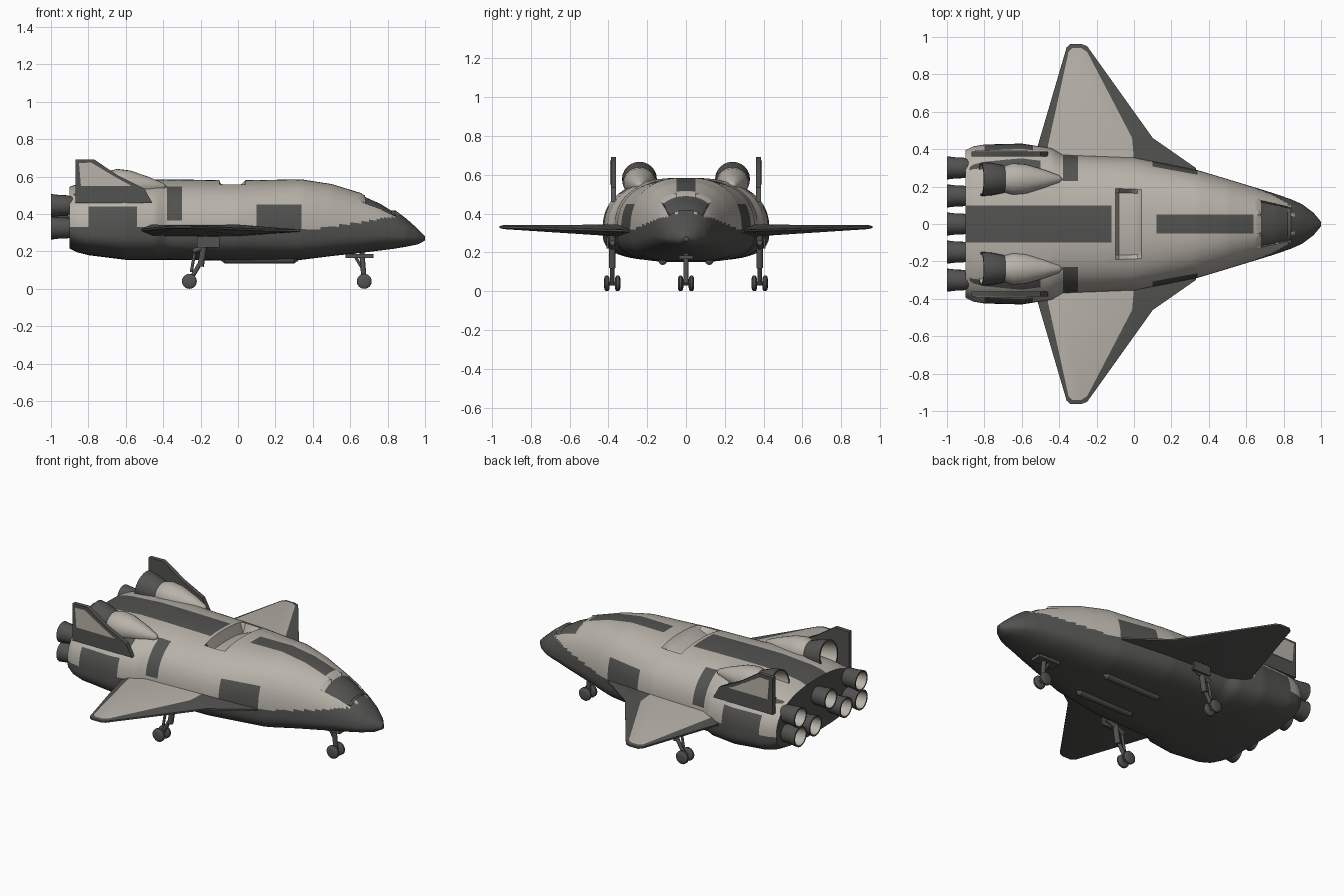
import bpy, bmesh, math
from mathutils import Vector

if "Cube" in bpy.data.objects:
    bpy.data.objects.remove(bpy.data.objects["Cube"])

def material(name, rgb):
    m = bpy.data.materials.new(name)
    m.diffuse_color = (*rgb, 1)
    m.use_nodes = True
    m.node_tree.nodes["Principled BSDF"].inputs["Base Color"].default_value = m.diffuse_color
    return m

LIGHT = material("warm light grey", (0.48, 0.45, 0.40))
DARK = material("dark grey", (0.085, 0.087, 0.08))

def finish(name, bm, mats, angle=35):
    bmesh.ops.remove_doubles(bm, verts=bm.verts, dist=1e-5)
    bmesh.ops.recalc_face_normals(bm, faces=bm.faces)
    me = bpy.data.meshes.new(name)
    bm.to_mesh(me)
    bm.free()
    ob = bpy.data.objects.new(name, me)
    bpy.context.collection.objects.link(ob)
    for m in mats:
        me.materials.append(m)
    bpy.ops.object.select_all(action='DESELECT')
    ob.select_set(True)
    bpy.context.view_layer.objects.active = ob
    bpy.ops.object.shade_smooth_by_angle(angle=math.radians(angle))
    return ob

def bridge(bm, a, b, mat=0):
    n = len(a)
    for i in range(n):
        f = bm.faces.new((a[i], a[(i + 1) % n], b[(i + 1) % n], b[i]))
        f.material_index = mat

def lathe(name, prof, origin, direction, mats, inner=99, seg=24, squash=1):
    """Revolve (distance, radius) pairs; segments from 'inner' on use the second material."""
    bm = bmesh.new()
    q = Vector((0, 0, 1)).rotation_difference(Vector(direction))
    prev = None
    for k, (d, r) in enumerate(prof):
        ring = []
        for i in range(seg):
            a = 2 * math.pi * i / seg
            p = q @ Vector((r * math.cos(a), r * math.sin(a), d))
            p.z *= squash
            ring.append(bm.verts.new(p + Vector(origin)))
        if prev:
            bridge(bm, prev, ring, 1 if k > inner else 0)
        prev = ring
    bmesh.ops.dissolve_degenerate(bm, dist=1e-6, edges=bm.edges)
    return finish(name, bm, mats)

def rod(name, a, b, r):
    d = Vector(b) - Vector(a)
    lathe(name, [(0, 0), (0, r), (d.length, r), (d.length, 0)], a, d, [DARK], seg=12)

def prism(name, pts, y0, y1, mat):
    """Extrude an x-z outline from y0 to y1."""
    bm = bmesh.new()
    a, b = ([bm.verts.new((x, y, z)) for x, z in pts] for y in (y0, y1))
    bm.faces.new(a)
    bm.faces.new(b)
    bridge(bm, a, b)
    finish(name, bm, [mat])

def box(name, c, s, mat):
    x, y, z = c
    a, b, h = (v / 2 for v in s)
    prism(name, [(x - a, z - h), (x + a, z - h), (x + a, z + h), (x - a, z + h)], y - b, y + b, mat)

# Fuselage stations: x, half width, bottom, top, widest height
STATIONS = [(-0.90, .395, .215, .545, .33), (-0.86, .415, .195, .56, .32), (-0.80, .425, .18, .57, .31),
            (-0.60, .43, .155, .585, .31), (-0.44, .405, .155, .585, .31), (-0.38, .37, .155, .585, .31),
            (0.0, .355, .15, .58, .31), (0.34, .288, .155, .585, .30), (0.50, .24, .175, .56, .30),
            (0.68, .185, .195, .505, .29), (0.76, .16, .205, .47, .29), (0.84, .132, .215, .42, .285),
            (0.90, .105, .225, .375, .28), (0.96, .06, .237, .322, .275), (1.0, .012, .258, .282, .27)]

def station(x):
    for a, b in zip(STATIONS, STATIONS[1:]):
        if x <= b[0] + 1e-6:
            t = (x - a[0]) / (b[0] - a[0])
            return [u + (v - u) * t for u, v in zip(a, b)]

def windshield(x, y, z):
    return 0.68 < x < 0.83 and abs(y) < 0.125 - 0.25 * (x - 0.68) and z > 0.38

def is_dark(x, y, z):
    ay = abs(y)
    if x > 0.85 or x < -0.899 or windshield(x, y, z):
        return True
    if z < (0.33 if x < 0.34 else 0.31 + 0.15 * (x - 0.34)):
        return True                                              # belly
    if z > 0.5 and (ay < 0.1 and x < -0.12 or ay < 0.05 and 0.12 < x < 0.63):
        return True                                              # spine strips
    if 0.10 < x < 0.34 and z < 0.45 or -0.80 < x < -0.54 and z < 0.44:
        return True                                              # side doors
    if -0.39 < x < -0.30 and ay > 0.23 and z > 0.36:
        return True                                              # shoulder patches
    return x < -0.5 and ay > 0.3 and 0.50 < z < 0.545            # fin root bands

bm = bmesh.new()
prev = first = None
for k in range(96):
    x, hw, zb, zt, zc = station(-0.9 + 0.02 * k)
    t = min(max((x - 0.4) / 0.4, 0), 1)
    ring = []
    for i in range(96):
        a = 2 * math.pi * i / 96
        c, s = math.cos(a), math.sin(a)
        n = (2.5 if s > 0 else 3) * (1 - t) + 2.1 * t
        r = (abs(c) ** n + abs(s) ** n) ** (-1 / n)
        ring.append(bm.verts.new((x, hw * r * c, zc + r * s * ((zt - zc) if s > 0 else (zc - zb)))))
    if prev:
        bridge(bm, prev, ring)
    first = first or ring
    prev = ring
bm.faces.new(first)
bm.faces.new(prev)
# Clean cuts along the paint boundaries
for axis, v in [(2, .33), (2, .44), (2, .45), (2, .5), (2, .545), (1, .1), (1, -.1), (1, .05), (1, -.05),
                (1, .19), (1, -.19), (1, .23), (1, -.23)]:
    co, no = Vector(), Vector()
    co[axis], no[axis] = v, 1
    bmesh.ops.bisect_plane(bm, geom=bm.verts[:] + bm.edges[:] + bm.faces[:], plane_co=co, plane_no=no)
for f in bm.faces:
    f.material_index = int(is_dark(*f.calc_center_median()))
# Sunken bay on the back and sunken windshield
for v in bm.verts:
    x, y, z = v.co
    if z > 0.4 and abs(y) < 0.185 and -0.09 < x < 0.03:
        v.co.z -= 0.05 * (0.03 - x) / 0.12 + 0.015
    elif windshield(x, y, z):
        v.co.z -= 0.015
finish("fuselage", bm, [LIGHT, DARK], 30)

# Wings: outer rim, raised light panel on top, dark underside
RIM = [(0.34, .26), (0.33, .30), (0.10, .46), (-0.25, .95), (-0.28, .962), (-0.34, .962), (-0.36, .945), (-0.52, .40), (-0.50, .26)]
PANEL = [(0.02, .26), (0.0, .34), (-0.01, .46), (-0.25, .92), (-0.28, .94), (-0.33, .94), (-0.35, .92), (-0.46, .42), (-0.44, .26)]
for side, s in (("left", 1), ("right", -1)):
    bm = bmesh.new()
    mid = lambda y: 0.31 + 0.03 * (y - 0.26)
    thick = lambda y: 0.034 - 0.035 * (y - 0.26)
    rims = [[bm.verts.new((x, s * y, mid(y) + e * 0.005)) for x, y in RIM] for e in (1, -1)]
    pans = [[bm.verts.new((x, s * y, mid(y) + e * thick(y))) for x, y in PANEL] for e in (1, -1)]
    bridge(bm, *rims, 1)
    for r, p in zip(rims, pans):
        bridge(bm, r, p, 1)
    bm.faces.new(pans[0]).material_index = 0
    bm.faces.new(pans[1]).material_index = 1
    finish(side + "_wing", bm, [LIGHT, DARK], 25)

    # Tail fin with light outer panel
    prism(side + "_fin", [(-0.87, .46), (-0.87, .69), (-0.77, .692), (-0.64, .605), (-0.50, .535), (-0.46, .46)],
          s * 0.362, s * 0.388, DARK)
    prism(side + "_fin_panel", [(-0.84, .55), (-0.85, .672), (-0.785, .675), (-0.66, .60), (-0.57, .55)],
          s * 0.386, s * 0.393, LIGHT)

    # Upper engine pod and its tilted bell
    lathe(side + "_engine_pod", [(0, 0), (.02, .02), (.10, .05), (.2, .08), (.27, .085), (.32, .07), (.34, 0)],
          (-0.38, s * 0.24, 0.545), (-1, 0, 0.06), [LIGHT], squash=0.95)
    lathe(side + "_upper_bell", [(0, 0), (0, .05), (.05, .075), (.12, .088), (.17, .09), (.17, .08), (.09, .072), (.03, .05), (.03, 0)],
          (-0.65, s * 0.24, 0.55), (-1, 0, 0.17), [DARK, LIGHT], inner=5)

    # Belly rail
    lathe(side + "_belly_rail", [(0, 0), (.03, .022), (.4, .022), (.43, 0)], (-0.1, s * 0.12, 0.157), (1, 0, 0), [DARK], seg=12)

    # Main gear
    y = s * 0.38
    rod(side + "_lower_strut", (-0.26, y, .04), (-0.20, y, .14), .012)
    rod(side + "_upper_strut", (-0.20, y, .12), (-0.17, y, .30), .017)
    rod(side + "_gear_brace", (-0.25, y, .09), (-0.23, y, .20), .008)
    rod(side + "_gear_link", (-0.24, y, .20), (-0.12, y, .25), .014)
    box(side + "_gear_door", (-0.16, s * 0.405, .25), (.12, .012, .06), DARK)

# Main rocket bells in two rows
for i, (y, z) in enumerate([(-.3, .445), (0, .445), (.3, .445), (-.3, .325), (-.15, .335), (.15, .335), (.3, .325)]):
    lathe("main_bell_%d" % (i + 1), [(0, 0), (0, .045), (.03, .055), (.07, .056), (.12, .062), (.12, .053), (.05, .045), (.04, 0)],
          (-0.88, y, z), (-1, 0, 0), [DARK, LIGHT], inner=5)

# Nose gear
rod("nose_strut", (0.675, 0, .04), (0.66, 0, .22), .014)
rod("nose_brace", (0.67, 0, .10), (0.61, 0, .20), .008)
box("nose_gear_door", (0.65, 0, .175), (.15, .07, .02), DARK)

# Paired wheels on all three legs
for leg, x, y in (("nose", .675, 0), ("left", -.26, .38), ("right", -.26, -.38)):
    rod(leg + "_axle", (x, y - .03, .04), (x, y + .03, .04), .01)
    for j, e in enumerate((-1, 1)):
        lathe("%s_wheel_%d" % (leg, j + 1), [(0, 0), (0, .02), (.003, .034), (.009, .04), (.02, .04), (.026, .034), (.029, .02), (.029, 0)],
              (x, y + e * .028 - .0145, .04), (0, 1, 0), [DARK])
